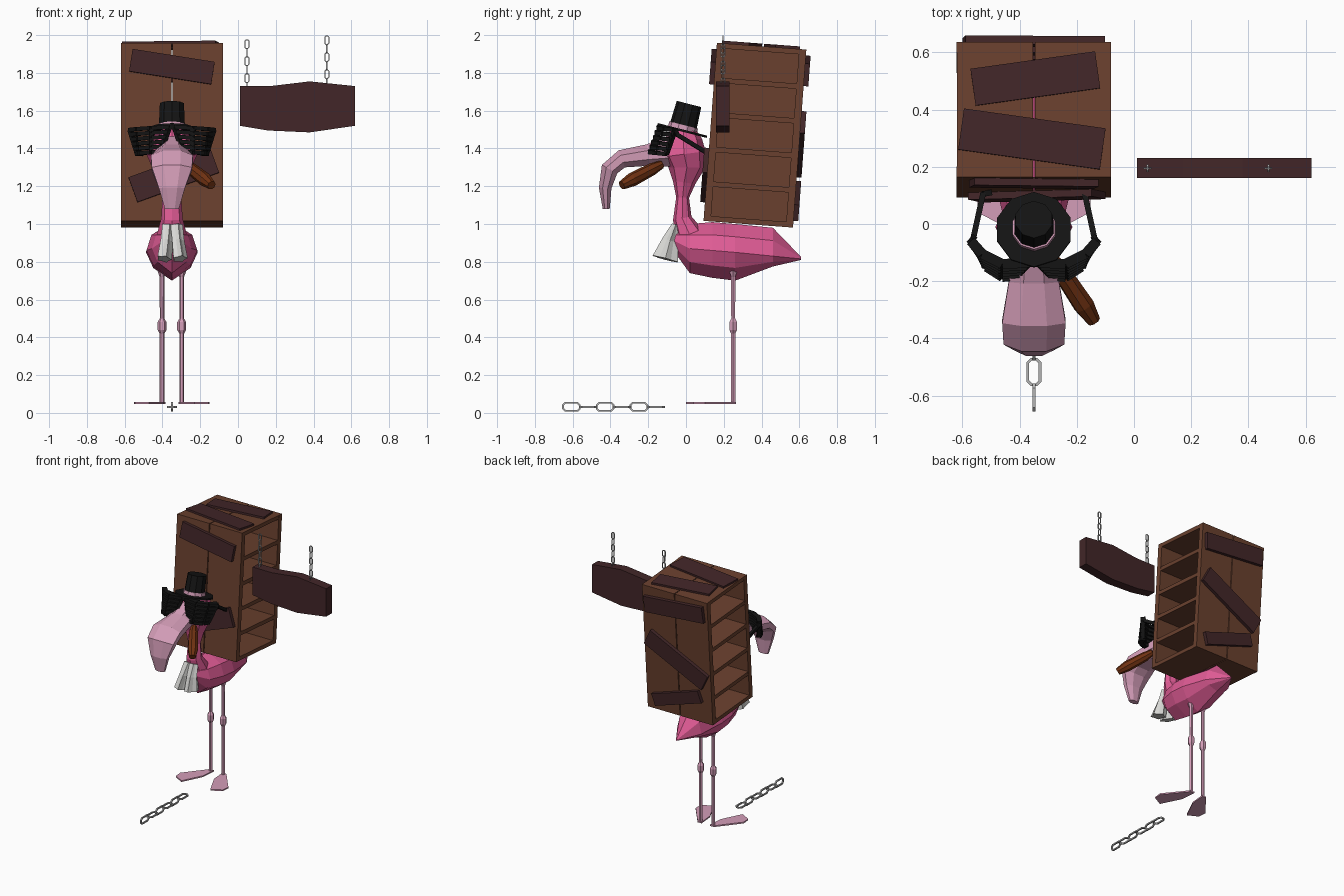
import bpy, bmesh
from math import sin, cos, pi, radians
from mathutils import Vector, Matrix

cube = bpy.data.objects.get("Cube")
if cube:
    bpy.data.objects.remove(cube, do_unlink=True)

CX = -0.35  # centre line of the bird


def material(name, r, g, b):
    m = bpy.data.materials.new(name)
    m.use_nodes = True
    col = [((c / 255 + 0.055) / 1.055) ** 2.4 if c > 10 else c / 255 / 12.92 for c in (r, g, b)] + [1]
    m.diffuse_color = col
    m.node_tree.nodes["Principled BSDF"].inputs["Base Color"].default_value = col
    return m


HOT = material("hot pink", 225, 92, 150)
PALE = material("pale pink", 212, 157, 184)
WOOD = material("brown wood", 106, 64, 46)
DARK = material("dark plank", 66, 38, 40)
BLACK = material("black", 20, 20, 20)
CIGAR = material("cigar brown", 112, 50, 18)
CLOTH = material("light grey cloth", 215, 215, 212)
METAL = material("chain grey", 180, 180, 180)


def finish(name, bm, mat):
    bmesh.ops.recalc_face_normals(bm, faces=bm.faces)
    me = bpy.data.meshes.new(name)
    bm.to_mesh(me)
    bm.free()
    me.materials.append(mat)
    ob = bpy.data.objects.new(name, me)
    bpy.context.collection.objects.link(ob)
    return ob


def skin(bm, rings, closed=False):
    """Join rings of points with faces."""
    vs = [[bm.verts.new(p) for p in ring] for ring in rings]
    n = len(vs[0])
    for a, b in zip(vs, vs[1:] + vs[:1] if closed else vs[1:]):
        for i in range(n):
            j = (i + 1) % n
            bm.faces.new((a[i], a[j], b[j], b[i]))
    if not closed:
        bm.faces.new(vs[0])
        bm.faces.new(vs[-1])


def loft(name, rings, mat):
    bm = bmesh.new()
    skin(bm, rings)
    return finish(name, bm, mat)


def tube(name, path, mat, n=8, pleat=1.0, phase=0.0):
    """Loft along (x, y, z, half width, half thickness) stations."""
    pts = [Vector(p[:3]) for p in path]
    rings = []
    for i, p in enumerate(path):
        t = (pts[min(i + 1, len(pts) - 1)] - pts[max(i - 1, 0)]).normalized()
        u = (Vector((1, 0, 0)) - t * t.x).normalized()
        v = t.cross(u)
        ring = []
        for k in range(n):
            a = 2 * pi * k / n + phase
            f = pleat if k % 2 else 1
            ring.append(pts[i] + u * cos(a) * p[3] * f + v * sin(a) * p[4] * f)
        rings.append(ring)
    return loft(name, rings, mat)


def add_box(bm, centre, size, base=Matrix(), rot=Matrix()):
    m = base @ Matrix.Translation(centre) @ rot @ Matrix.Diagonal((*size, 1))
    bmesh.ops.create_cube(bm, size=1, matrix=m)


def add_bar(bm, p, q, depth, height):
    p, q = Vector(p), Vector(q)
    rot = (q - p).to_track_quat('X', 'Z').to_matrix().to_4x4()
    add_box(bm, (p + q) / 2, ((q - p).length, depth, height), rot=rot)


def prism(name, outline, offset, mat):
    pts = [Vector(p) for p in outline]
    return loft(name, [pts, [p + Vector(offset) for p in pts]], mat)


def chain(name, start, step, count, length, radius, wire, wide, flat):
    """Row of links whose planes alternate between two directions."""
    bm = bmesh.new()
    step = Vector(step)
    u = step.normalized()
    for i in range(count):
        v = Vector(flat if i % 2 else wide)
        nrm = u.cross(v)
        c = Vector(start) + step * i
        r, rings = radius - wire, []
        for k in range(8):
            a = 2 * pi * (k + 0.5) / 8
            rad = u * cos(a) + v * sin(a)
            mid = c + rad * r + u * (length / 2 - radius) * (1 if cos(a) > 0 else -1)
            rings.append([mid + (rad * cos(b) + nrm * sin(b)) * wire * 1.2
                          for b in (pi / 4, 3 * pi / 4, 5 * pi / 4, 7 * pi / 4)])
        skin(bm, rings, closed=True)
    return finish(name, bm, METAL)


# Cabinet: two halves with open shelves on the outer sides, leaning back
W, D, H = 0.27, 0.475, 0.945
BASE = Matrix.Translation((CX, 0.365, 1.47)) @ Matrix.Rotation(-0.075, 4, 'X')
for s, label in ((1, "left"), (-1, "right")):
    bm = bmesh.new()
    add_box(bm, (s * 0.025, 0, 0), (0.044, D - 0.01, H - 0.01), BASE)
    for e in (-1, 1):
        add_box(bm, (s * (W / 2 + 0.0015), e * (D / 2 - 0.019), 0), (W - 0.003, 0.038, H), BASE)
    for i in range(6):
        z = -H / 2 + 0.014 + i * (H - 0.028) / 5
        add_box(bm, (s * (W / 2 + 0.001), 0, z), (W - 0.004, D - 0.04, 0.028), BASE)
    finish("cabinet_" + label, bm, WOOD)

# Planks nailed over the cabinet: face, centre, length, width, tilt
PLANKS = [("front", 0, 0.345, 0.44, 0.12, -9), ("front", 0.01, -0.23, 0.46, 0.14, 20),
          ("back", 0, 0.36, 0.49, 0.12, -5), ("back", 0, -0.03, 0.52, 0.13, 27),
          ("back", 0.01, -0.33, 0.41, 0.09, -18),
          ("top", 0.005, 0.108, 0.44, 0.13, 8), ("top", -0.007, -0.104, 0.5, 0.145, -8)]
for i, (face, a, b, length, width, tilt) in enumerate(PLANKS):
    bm = bmesh.new()
    if face == "top":
        add_box(bm, (a, b, H / 2 + 0.004), (length, width, 0.02), BASE,
                Matrix.Rotation(radians(tilt), 4, 'Z'))
    else:
        y = (D / 2 + 0.01) * (-1 if face == "front" else 1)
        add_box(bm, (a, y, b), (length, 0.03, width), BASE,
                Matrix.Rotation(radians(-tilt), 4, 'Y'))
    finish(f"plank_{face}_{i}", bm, DARK)

# Hanging sign and chains
prism("sign_board", [(x, 0.16, z) for x, z in (
    (0.01, 1.73), (0.17, 1.73), (0.38, 1.755), (0.62, 1.73),
    (0.62, 1.52), (0.38, 1.485), (0.16, 1.495), (0.01, 1.52))], (0, 0.07, 0), DARK)
for x, top, label in ((0.047, 1.952, "inner"), (0.47, 1.973, "outer")):
    chain("sign_chain_" + label, (x, 0.195, top), (0, 0, -0.045), 6, 0.055, 0.015, 0.0035,
          (1, 0, 0), (0, 1, 0))
chain("ground_chain", (CX, -0.607, 0.032), (0, 0.0895, 0), 6, 0.105, 0.029, 0.006,
      (0, 0, 1), (1, 0, 0))

# Body: faceted rings from chest to tail (y, half width, top, middle, bottom)
rings = []
for y, w, zt, zm, zb in ((-0.06, 0.05, 0.97, 0.91, 0.85), (0.02, 0.105, 1.0, 0.87, 0.74),
                         (0.14, 0.135, 1.01, 0.86, 0.715), (0.26, 0.137, 1.0, 0.85, 0.70),
                         (0.46, 0.1, 0.98, 0.83, 0.775), (0.61, 0.006, 0.825, 0.815, 0.81)):
    low, up = zb + (zm - zb) * 0.45, zm + (zt - zm) * 0.55
    half = [(0.72 * w, low), (w, zm), (0.8 * w, up)]
    rings.append([(CX, y, zb)] + [(CX + x, y, z) for x, z in half] + [(CX, y, zt)]
                 + [(CX - x, y, z) for x, z in reversed(half)])
loft("body", rings, HOT)

# Neck with head, then the hooked beak
tube("neck_and_head", [(CX, y, z, w, t) for y, z, w, t in (
    (0.03, 0.92, 0.085, 0.08), (-0.02, 1.03, 0.057, 0.05), (-0.018, 1.14, 0.05, 0.034),
    (-0.01, 1.22, 0.07, 0.06), (0.005, 1.30, 0.105, 0.098), (-0.01, 1.37, 0.135, 0.115),
    (-0.015, 1.45, 0.11, 0.1), (-0.01, 1.51, 0.06, 0.06))], HOT)
tube("beak", [(CX, y, z, w, t) for y, z, w, t in (
    (-0.08, 1.385, 0.075, 0.09), (-0.2, 1.365, 0.095, 0.062), (-0.34, 1.345, 0.12, 0.052),
    (-0.405, 1.29, 0.115, 0.05), (-0.428, 1.19, 0.075, 0.036), (-0.422, 1.08, 0.04, 0.02))],
    PALE, phase=pi / 8)
tube("cigar", [(-0.275, -0.13, 1.315, 0.022, 0.022), (-0.245, -0.18, 1.29, 0.033, 0.033),
               (-0.175, -0.285, 1.235, 0.037, 0.037), (-0.14, -0.34, 1.205, 0.024, 0.024)], CIGAR)

for s, label in ((1, "left"), (-1, "right")):
    # Pleated cravat half
    tube("cravat_" + label, [(CX + s * 0.022, -0.055, 0.995, 0.035, 0.022),
                             (CX + s * 0.03, -0.085, 0.91, 0.036, 0.045),
                             (CX + s * 0.042, -0.11, 0.815, 0.042, 0.072)], CLOTH, 10, 0.72)
    # Leg and webbed foot
    x = CX + s * 0.052
    tube("leg_" + label, [(x, 0.25, z, r, r) for z, r in (
        (0.05, 0.013), (0.42, 0.013), (0.44, 0.024), (0.48, 0.024), (0.50, 0.012),
        (0.72, 0.013), (0.76, 0.027), (0.80, 0.027))], PALE, 6)
    prism("foot_" + label, [(CX + s * dx, y, 0.048) for dx, y in (
        (0.035, 0.265), (0.068, 0.265), (0.2, 0.1), (0.195, 0.04), (0.12, 0.0), (0.045, 0.15))],
        (0, 0, 0.01), PALE)
    # Slatted lens and arm of the glasses
    bm = bmesh.new()
    ends = []
    for i in range(6):
        t = i / 5
        back, z = 0.045 * t, 1.38 + 0.128 * t
        pts = [(CX + s * dx, y + back, z + dz) for dx, y, dz in (
            (0.06 - 0.045 * t, -0.18, 0.005), (0.11, -0.185, 0),
            (0.165 + 0.015 * t, -0.15, -0.005), (0.18 + 0.04 * t, -0.105, -0.01))]
        for p, q in zip(pts, pts[1:]):
            add_bar(bm, p, q, 0.035, 0.021)
        ends.append(pts)
    for k in (0, 1, 3):
        add_bar(bm, ends[0][k], ends[5][k], 0.026, 0.02)
    add_bar(bm, (CX, -0.135, 1.505), ends[5][0], 0.03, 0.03)
    hinge, ear = (CX + s * 0.212, -0.05, 1.475), (CX + s * 0.178, 0.105, 1.38)
    add_bar(bm, ends[5][3], hinge, 0.02, 0.025)
    add_bar(bm, hinge, ear, 0.02, 0.022)
    add_bar(bm, ear, (CX + s * 0.15, 0.11, 1.37), 0.02, 0.02)
    finish("glasses_" + label, bm, BLACK)

# Top hat tipped back: brim, band, crown
HAT = Matrix.Translation((CX, -0.02, 1.495)) @ Matrix.Rotation(-0.25, 4, 'X')
for name, r1, r2, z, h, mat in (("hat_brim", 0.135, 0.135, 0, 0.012, BLACK),
                                ("hat_band", 0.079, 0.078, 0.018, 0.024, PALE),
                                ("hat_crown", 0.073, 0.067, 0.075, 0.14, BLACK)):
    bm = bmesh.new()
    bmesh.ops.create_cone(bm, cap_ends=True, segments=10, radius1=r1, radius2=r2, depth=h,
                          matrix=HAT @ Matrix.Translation((0, 0, z)))
    finish(name, bm, mat)
